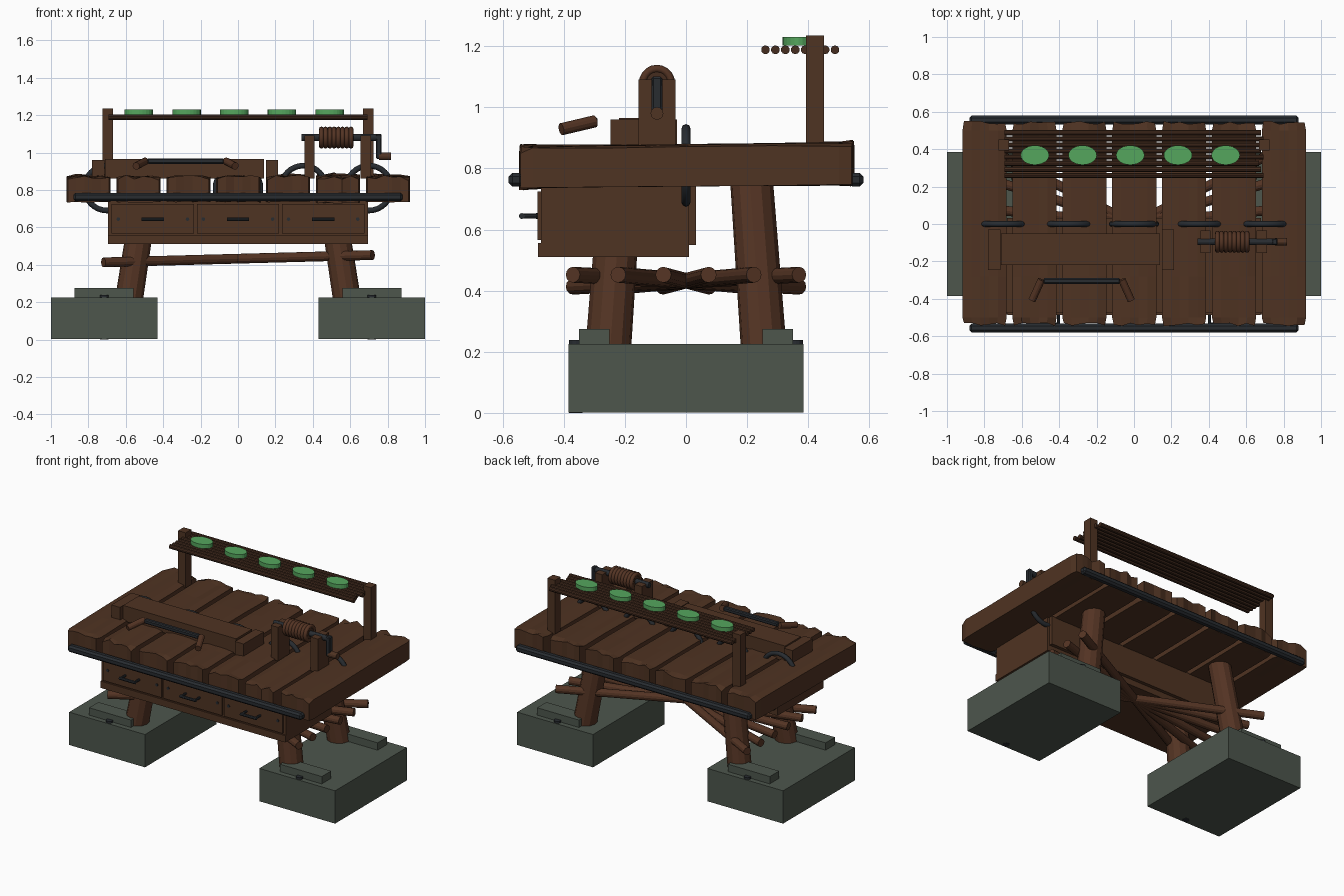
import bpy, bmesh, math, random
from mathutils import Vector

if "Cube" in bpy.data.objects:
    bpy.data.objects.remove(bpy.data.objects["Cube"])

random.seed(4)


def material(name, rgb):
    m = bpy.data.materials.new(name)
    m.diffuse_color = (*rgb, 1)
    m.use_nodes = True
    m.node_tree.nodes["Principled BSDF"].inputs["Base Color"].default_value = m.diffuse_color
    return m


WOOD = material("brown wood", (0.078, 0.033, 0.016))
LOG = material("reddish log wood", (0.088, 0.034, 0.017))
DARK = material("dark stick wood", (0.058, 0.025, 0.013))
STONE = material("grey green stone", (0.074, 0.093, 0.073))
METAL = material("dark iron", (0.021, 0.025, 0.030))
GREEN = material("green", (0.09, 0.38, 0.11))


def finish(bm, name, mat, smooth=False):
    bmesh.ops.recalc_face_normals(bm, faces=bm.faces)
    me = bpy.data.meshes.new(name)
    bm.to_mesh(me)
    bm.free()
    me.materials.append(mat)
    if smooth:
        for p in me.polygons:
            p.use_smooth = len(p.vertices) == 4
    ob = bpy.data.objects.new(name, me)
    bpy.context.collection.objects.link(ob)
    return ob


def box(name, mat, x0, x1, y0, y1, z0, z1, bevel=0.0):
    bm = bmesh.new()
    bmesh.ops.create_cube(bm, size=1)
    for v in bm.verts:
        v.co = ((x0 + x1) / 2 + v.co.x * (x1 - x0),
                (y0 + y1) / 2 + v.co.y * (y1 - y0),
                (z0 + z1) / 2 + v.co.z * (z1 - z0))
    if bevel:
        bmesh.ops.bevel(bm, geom=bm.edges[:], offset=bevel, segments=1, affect='EDGES')
    return finish(bm, name, mat)


def rod(name, mat, a, b, r, r2=None, sides=12):
    a, b = Vector(a), Vector(b)
    bm = bmesh.new()
    bmesh.ops.create_cone(bm, cap_ends=True, segments=sides, radius1=r,
                          radius2=r if r2 is None else r2, depth=(b - a).length)
    q = (b - a).to_track_quat('Z', 'Y')
    for v in bm.verts:
        v.co = q @ v.co + (a + b) / 2
    return finish(bm, name, mat)


def ring(name, mat, centre, major, minor, axis, n=32, m=8):
    """Torus around the given axis ('x' or 'y')."""
    bm = bmesh.new()
    loops = []
    for i in range(n):
        t = 2 * math.pi * i / n
        loop = []
        for j in range(m):
            p = 2 * math.pi * j / m
            r, w = major + minor * math.cos(p), minor * math.sin(p)
            u, v = r * math.cos(t), r * math.sin(t)
            co = Vector((u, w, v) if axis == 'y' else (w, u, v))
            loop.append(bm.verts.new(co + Vector(centre)))
        loops.append(loop)
    for i in range(n):
        a, b = loops[i], loops[(i + 1) % n]
        for j in range(m):
            k = (j + 1) % m
            bm.faces.new((a[j], a[k], b[k], b[j]))
    return finish(bm, name, mat, True)


def plank(name, x0, x1):
    """Rough-hewn plank: lofted sections with uneven, chipped ends."""
    bm = bmesh.new()
    nx = 5
    tilt = random.uniform(0.004, 0.012)
    sections = []
    for y in (-0.54, -0.50, -0.28, 0.0, 0.28, 0.50, 0.545):
        end = abs(y) > 0.52
        jit = 0.012 if end else (0.006 if abs(y) > 0.4 else 0.002)
        inset = 0.008 if end else 0
        top, bot = [], []
        for i in range(nx + 1):
            x = x0 + inset + (x1 - x0 - 2 * inset) * i / nx
            ye = y + (random.uniform(-0.012, 0.006) * (1 if y > 0 else -1) if end else 0)
            drop = 0.008 if i in (0, nx) else 0
            zt = 0.878 + tilt * y / 0.54 - drop - (0.004 if end else 0)
            top.append(bm.verts.new((x, ye, zt + random.uniform(-jit, jit))))
            bot.append(bm.verts.new((x, ye, 0.741 + tilt * y / 0.54
                                     + random.uniform(-jit, jit) / 3)))
        sections.append(top + bot[::-1])
    for a, b in zip(sections, sections[1:]):
        for i in range(len(a)):
            k = (i + 1) % len(a)
            bm.faces.new((a[i], a[k], b[k], b[i]))
    for s in (sections[0], sections[-1]):
        for i in range(nx):
            bm.faces.new((s[i], s[i + 1], s[2 * nx - i], s[2 * nx + 1 - i]))
    return finish(bm, name, WOOD)


# Stone feet, foot pads, bolts and splayed log legs
for s in (-1, 1):
    box("stone_foot", STONE, *sorted((s * 0.43, s * 1.0)), -0.385, 0.385, 0.002, 0.225)
    for t in (-1, 1):
        box("foot_pad", STONE, *sorted((s * 0.56, s * 0.875)),
            *sorted((t * 0.25, t * 0.35)), 0.22, 0.275)
        rod("foot_bolt", METAL, (s * 0.715, t * 0.36, 0.0 if t < 0 else 0.1),
            (s * 0.715, t * 0.36, 0.238), 0.022)
        rod("leg", LOG, (s * 0.585, t * 0.255, 0.2), (s * 0.495, t * 0.213, 0.78),
            0.075, 0.07, 12)

# Fan of sticks crossing under the bench
for y in (-0.37, -0.222, -0.074, 0.074, 0.222, 0.37):
    rod("cross_stick", LOG, (0.72, y, 0.452), (-0.72, -y, 0.413), 0.026)

# Bench top planks
for i in range(7):
    c = -0.799 + i * 0.2668
    plank("top_plank", c - 0.118, c + 0.118)

# Iron edge bars, front and back
for s in (-1, 1):
    box("edge_bar", METAL, -0.88, 0.88, *sorted((s * 0.533, s * 0.58)), 0.74, 0.785, 0.012)

# Iron rings threaded through the top
for i in range(5):
    ring("iron_ring", METAL, (-0.7 + 0.35 * i, 0, 0.81), 0.12, 0.015, 'y')

# Drawer cabinet
box("cabinet", WOOD, -0.695, 0.695, -0.475, 0.01, 0.51, 0.745)
box("cabinet_back", WOOD, -0.68, 0.68, 0.0, 0.033, 0.55, 0.745)
box("cabinet_sill", WOOD, -0.695, 0.695, -0.485, -0.45, 0.51, 0.556)
for c in (-0.455, 0, 0.455):
    box("drawer_front", WOOD, c - 0.22, c + 0.22, -0.486, -0.46, 0.566, 0.725)
    rod("drawer_handle", METAL, (c - 0.06, -0.537, 0.644), (c + 0.06, -0.537, 0.644), 0.01, sides=8)
    for s in (-1, 1):
        rod("handle_post", METAL, (c + s * 0.052, -0.48, 0.644),
            (c + s * 0.052, -0.537, 0.644), 0.008, sides=8)
        rod("drawer_nail", METAL, (c + s * 0.185, -0.47, 0.644),
            (c + s * 0.185, -0.49, 0.644), 0.01, sides=8)

# Work beam with end stops
box("work_beam", WOOD, -0.71, 0.14, -0.22, -0.05, 0.86, 0.965)
for x in (-0.78, 0.15):
    box("beam_stop", WOOD, x, x + 0.065, -0.247, -0.03, 0.86, 0.96)

# Two-handled drawknife
box("knife_blade", METAL, -0.485, -0.075, -0.32, -0.29, 0.94, 0.968, 0.006)
for s in (-1, 1):
    rod("knife_handle", LOG, (-0.28 + s * 0.215, -0.298, 0.954),
        (-0.28 + s * 0.265, -0.408, 0.928), 0.02)

# Winch: posts, axle, rope drum and crank
for x in (0.355, 0.655):
    box("winch_post", WOOD, x, x + 0.055, -0.155, -0.035, 0.86, 1.09)
rod("winch_axle", METAL, (0.34, -0.095, 1.08), (0.765, -0.095, 1.08), 0.018)
rod("winch_drum", DARK, (0.44, -0.095, 1.08), (0.61, -0.095, 1.08), 0.046, sides=20)
for i in range(8):
    ring("rope_turn", LOG, (0.446 + i * 0.0226, -0.095, 1.08), 0.046, 0.013, 'x', 20)
box("crank_arm", METAL, 0.738, 0.768, -0.113, -0.077, 0.965, 1.1, 0.006)
rod("crank_grip", WOOD, (0.755, -0.095, 0.98), (0.818, -0.095, 0.98), 0.021)

# Rack at the back: posts, rods and green dishes
for s in (-1, 1):
    box("rack_post", WOOD, *sorted((s * 0.668, s * 0.725)), 0.392, 0.452, 0.86, 1.235)
for i in range(8):
    rod("rack_rod", DARK, (-0.692, 0.26 + i * 0.0325, 1.188),
        (0.692 - 0.012 * (i % 3), 0.26 + i * 0.0325, 1.188), 0.0145, sides=10)
for i in range(5):
    dish = rod("green_dish", GREEN, (0, 0, -0.014), (0, 0, 0.014), 1, sides=24)
    for v in dish.data.vertices:
        v.co.x *= 0.076
        v.co.y *= 0.052
    dish.location = (-0.53 + i * 0.255, 0.368, 1.216)
